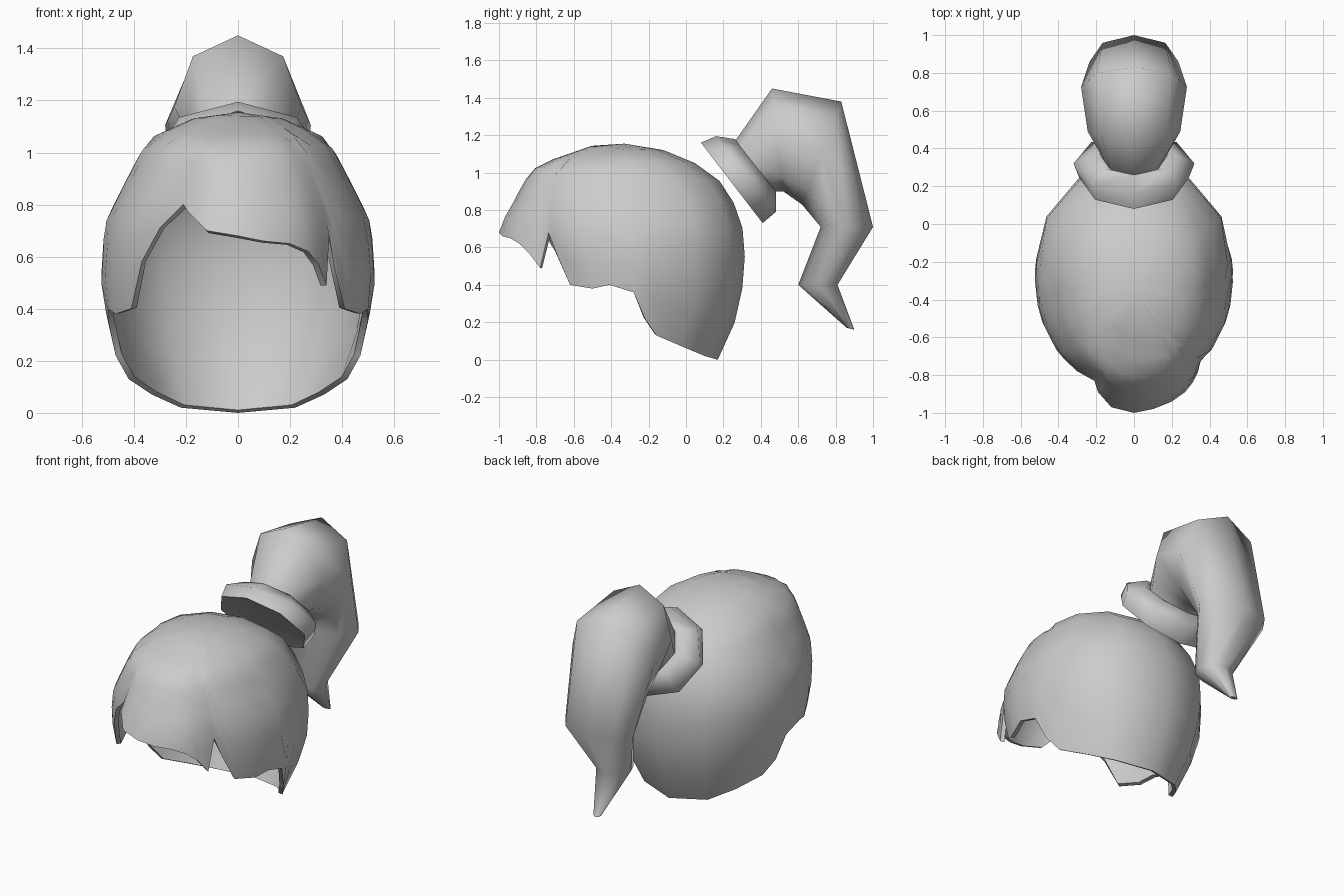
import bpy
from math import sin, cos, pi, radians
from mathutils import Vector

if "Cube" in bpy.data.objects:
    bpy.data.objects.remove(bpy.data.objects["Cube"], do_unlink=True)

grey = bpy.data.materials.new("hair_grey")
grey.use_nodes = True
grey.diffuse_color = (0.6, 0.6, 0.6, 1)
grey.node_tree.nodes["Principled BSDF"].inputs["Base Color"].default_value = (0.6, 0.6, 0.6, 1)


def build(name, verts, faces, thickness=0):
    mesh = bpy.data.meshes.new(name)
    mesh.from_pydata(verts, [], faces)
    mesh.materials.append(grey)
    obj = bpy.data.objects.new(name, mesh)
    bpy.context.collection.objects.link(obj)
    bpy.ops.object.select_all(action='DESELECT')
    obj.select_set(True)
    bpy.context.view_layer.objects.active = obj
    if thickness:
        shell = obj.modifiers.new("shell", 'SOLIDIFY')
        shell.thickness, shell.offset = thickness, -1
        bpy.ops.object.modifier_apply(modifier="shell")
    bpy.ops.object.shade_smooth_by_angle(angle=radians(75))
    return obj


def loft(name, sections, sides=8):
    """Tube through oval sections, each (upper y, upper z, lower y, lower z, half width)."""
    verts, faces = [], []
    for uy, uz, ly, lz, half in sections:
        upper, lower = Vector((0, uy, uz)), Vector((0, ly, lz))
        mid, arm = (upper + lower) / 2, (upper - lower) / 2
        for k in range(sides):
            a = 2 * pi * k / sides
            verts.append(mid + arm * cos(a) + Vector((half * sin(a), 0, 0)))
    for i in range(len(sections) - 1):
        for k in range(sides):
            n = (k + 1) % sides
            p, q = i * sides, (i + 1) * sides
            faces.append((p + k, q + k, q + n, p + n))
    faces.append(tuple(range(sides)))
    faces.append(tuple(reversed(range(len(verts) - sides, len(verts)))))
    return build(name, verts, faces)


# Hair cap: height, half width, front y, back y, centre y
LEVELS = [
    (1.155, 0, -.33, -.33, -.33), (1.145, .14, -.5, -.18, -.33),
    (1.06, .33, -.74, .03, -.3), (1.01, .37, -.82, .13, -.27),
    (.9, .43, -.86, .23, -.24), (.73, .52, -.9, .3, -.2),
    (.48, .545, -.86, .32, -.17), (.22, .5, -.8, .27, -.15), (0, .44, -.7, .17, -.15),
]
# Hairline: back to front along the left side, shared by both sides
SIDE = [(.22, .1, .02), (.33, -.02, .07), (.42, -.16, .13), (.47, -.22, .22),
        (.5, -.28, .36), (.5, -.41, .4), (.47, -.5, .38), (.41, -.62, .4)]
# Hairline across the forehead, left to right, with the pointed strand and parting
FRINGE = [(.37, -.69, .56), (.35, -.735, .68), (.34, -.78, .49), (.31, -.84, .57),
          (.27, -.89, .62), (.2, -.94, .65), (.1, -.98, .66), (0, -1, .68),
          (-.12, -.97, .7), (-.19, -.89, .77), (-.21, -.83, .8), (-.3, -.78, .71),
          (-.37, -.7, .58)]
RIM = [(0, .17, 0)] + SIDE + FRINGE + [(-x, y, z) for x, y, z in reversed(SIDE)]
POWER, STEPS = 2.3, 9


def level_at(z):
    for hi, lo in zip(LEVELS, LEVELS[1:]):
        if z >= lo[0]:
            t = (hi[0] - z) / (hi[0] - lo[0])
            return [a + (b - a) * t for a, b in zip(hi[1:], lo[1:])]
    return LEVELS[-1][1:]


def hair_cap():
    top = LEVELS[0][0]
    verts, faces = [(0, LEVELS[0][4], top)], []
    count = len(RIM)
    columns = []
    for x, y, z in RIM:
        w, f, b, c = level_at(z)
        u = x / w
        v = (y - c) / (b - c) if y > c else (y - c) / (c - f)
        norm = (abs(u) ** POWER + abs(v) ** POWER) ** (1 / POWER)
        u, v = u / norm, v / norm
        column = []
        for i in range(1, STEPS + 1):
            s = i / STEPS
            h = top - (top - z) * s ** 1.6
            w, f, b, c = level_at(h)
            column.append(Vector((u * w, c + v * (b - c if v > 0 else c - f), h)))
        miss = Vector((x, y, z)) - column[-1]
        columns.append([p + miss * ((i + 1) / STEPS) ** 3 for i, p in enumerate(column)])
    for i in range(STEPS):
        verts += [col[i] for col in columns]
    for j in range(count):
        n = (j + 1) % count
        faces.append((0, 1 + n, 1 + j))
        for i in range(STEPS - 1):
            p, q = 1 + i * count, 1 + (i + 1) * count
            faces.append((p + n, q + n, q + j, p + j))
    return build("hair_cap", verts, faces, 0.025)


hair_cap()

# Rolled hair band at the base of the tail
loft("hair_band", [(.17, 1.08, .36, .82, .17), (.08, 1.16, .41, .73, .29),
                   (.16, 1.195, .48, .79, .32), (.26, 1.18, .48, .9, .22),
                   (.27, 1.1, .42, .93, .12)])

# Ponytail: rises from the band, bends over and tapers to a hooked tip
loft("ponytail", [(.22, 1.13, .42, .88, .16), (.27, 1.18, .48, .9, .18),
                  (.46, 1.45, .52, .9, .245), (.83, 1.38, .62, .83, .28),
                  (1.0, .71, .72, .71, .235), (.81, .4, .6, .4, .11),
                  (.9, .16, .86, .17, .025)])
